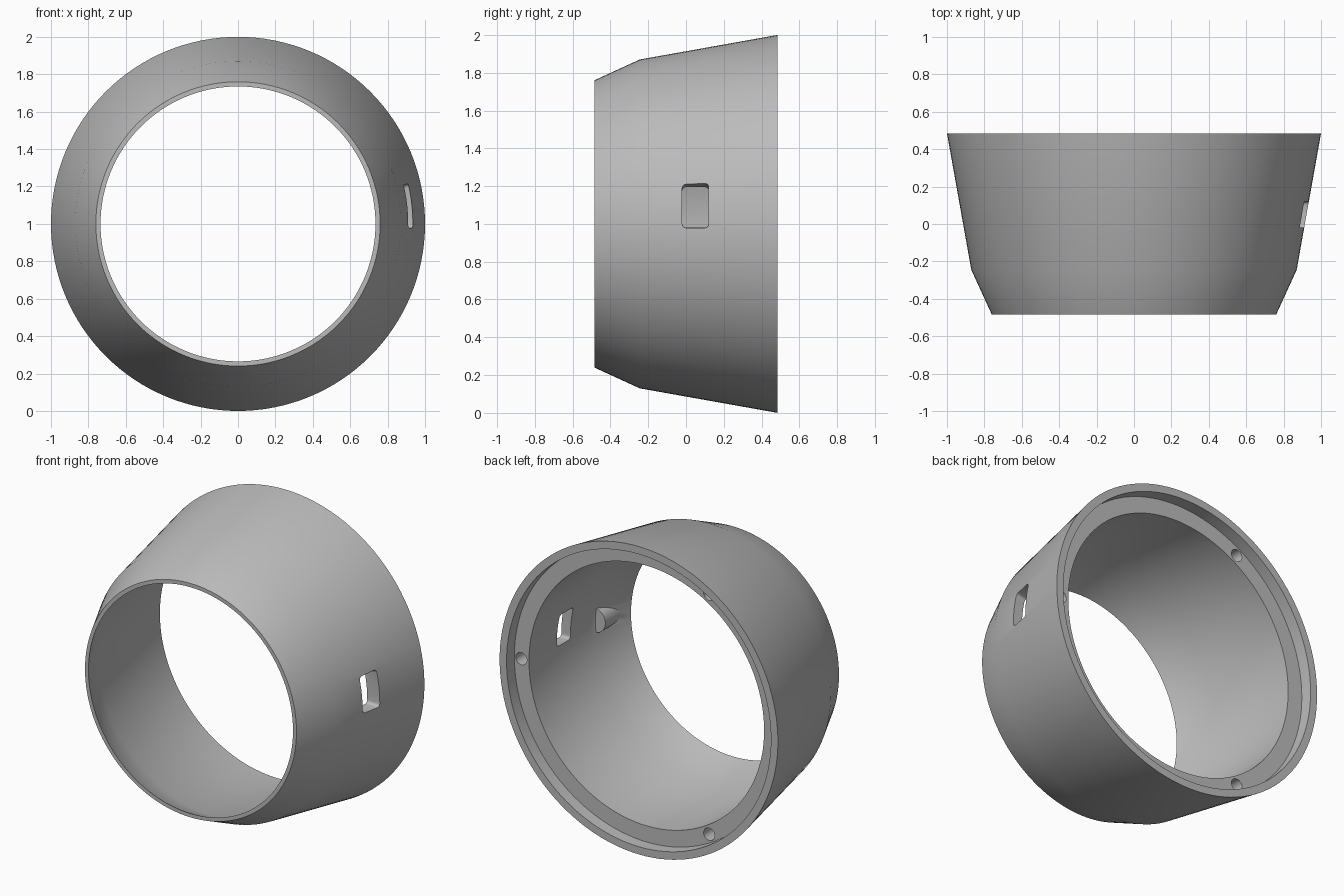
import bpy
import bmesh
import math

cube = bpy.data.objects.get("Cube")
if cube:
    bpy.data.objects.remove(cube, do_unlink=True)

SEGMENTS = 128
AXIS_Z = 1.0

grey = bpy.data.materials.new("plain_grey")
grey.use_nodes = True
colour = (0.5, 0.5, 0.5, 1)
grey.diffuse_color = colour
grey.node_tree.nodes["Principled BSDF"].inputs["Base Color"].default_value = colour


def make_object(name, bm):
    bmesh.ops.recalc_face_normals(bm, faces=bm.faces)
    mesh = bpy.data.meshes.new(name)
    bm.to_mesh(mesh)
    bm.free()
    mesh.materials.append(grey)
    obj = bpy.data.objects.new(name, mesh)
    bpy.context.collection.objects.link(obj)
    return obj


def turned(name, profile, centre=(0, AXIS_Z), segments=SEGMENTS):
    """Capped solid turned about an axis along y; profile holds (radius, y)."""
    bm = bmesh.new()
    rings = []
    for r, y in profile:
        ring = []
        for i in range(segments):
            a = math.tau * i / segments
            ring.append(bm.verts.new((centre[0] + r * math.cos(a), y,
                                      centre[1] + r * math.sin(a))))
        rings.append(ring)
    for lower, upper in zip(rings, rings[1:]):
        for i in range(segments):
            j = (i + 1) % segments
            bm.faces.new((lower[i], lower[j], upper[j], upper[i]))
    bm.faces.new(rings[0])
    bm.faces.new(rings[-1])
    return make_object(name, bm)


def subtract(target, cutter):
    cutter.hide_render = True
    mod = target.modifiers.new("cut", 'BOOLEAN')
    mod.operation = 'DIFFERENCE'
    mod.solver = 'EXACT'
    mod.object = cutter
    bpy.context.view_layer.objects.active = target
    bpy.ops.object.modifier_apply(modifier=mod.name)
    bpy.data.objects.remove(cutter, do_unlink=True)


def radial_slot(name, y0, y1, a0, a1, r0, r1, corner):
    """Wedge whose sides point at the ring axis, with rounded corners."""
    bm = bmesh.new()
    corners = [(y0, a0), (y1, a0), (y1, a1), (y0, a1)]
    ends = [[bm.verts.new((r * math.cos(a), y, AXIS_Z + r * math.sin(a)))
             for y, a in corners] for r in (r0, r1)]
    for end in ends:
        bm.faces.new(end)
    for i in range(4):
        j = (i + 1) % 4
        bm.faces.new((ends[0][i], ends[0][j], ends[1][j], ends[1][i]))
    long_edges = [bm.edges.get((ends[0][i], ends[1][i])) for i in range(4)]
    bmesh.ops.bevel(bm, geom=long_edges, offset=corner, segments=4,
                    profile=0.5, affect='EDGES')
    return make_object(name, bm)


# Outer body: front chamfer and widening skirt
housing = turned("ring_housing", [(0.76, -0.485), (0.87, -0.245), (1.0, 0.485)])

# Hollow: front cone, straight bore, rear ledge and recess
hollow = turned("hollow_cutter", [(0.735, -0.6), (0.735, -0.485), (0.845, -0.245),
                                  (0.845, 0.405), (0.95, 0.405), (0.95, 0.6)])

# Half-round boss left standing inside the front cone
boss = turned("boss_cutter", [(0.08, -0.55), (0.08, -0.265)], (0.845, 1.01), 32)
subtract(hollow, boss)
subtract(housing, hollow)

# Side slot
subtract(housing, radial_slot("slot_cutter", -0.02, 0.12, math.radians(-1.3),
                              math.radians(13.3), 0.7, 1.1, 0.02))

# Three blind screw holes in the ledge
for k in range(3):
    a = math.tau * k / 3
    hole = turned("hole_cutter", [(0.04, 0.22), (0.04, 0.45)],
                  (0.9 * math.cos(a), AXIS_Z + 0.9 * math.sin(a)), 24)
    subtract(housing, hole)

# Smooth shading with sharp rims
bpy.ops.object.select_all(action='DESELECT')
housing.select_set(True)
bpy.context.view_layer.objects.active = housing
bpy.ops.object.shade_smooth_by_angle(angle=math.radians(30))
